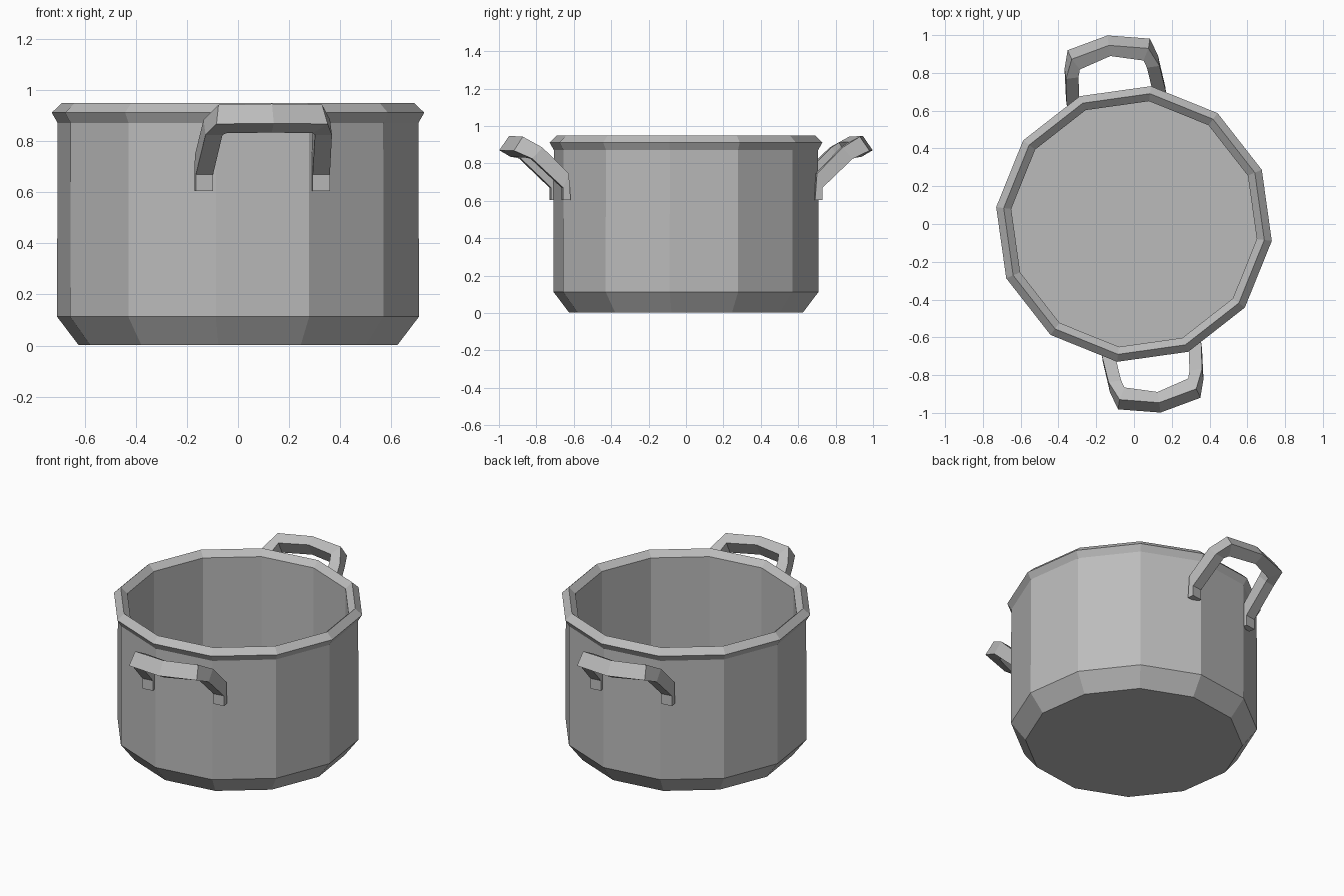
import bpy, bmesh, math

cube = bpy.data.objects.get("Cube")
if cube:
    bpy.data.objects.remove(cube, do_unlink=True)

GREY = (0.5, 0.5, 0.5, 1.0)
metal = bpy.data.materials.new("grey_metal")
metal.use_nodes = True
metal.diffuse_color = GREY
metal.node_tree.nodes["Principled BSDF"].inputs["Base Color"].default_value = GREY

SIDES = 12
TURN = math.radians(-7)            # turn of the pot's corners
HALF_SIDE = math.pi / SIDES


def skin(name, rings, closed_rings=True):
    """Join successive rings of points with quads and cap both ends."""
    bm = bmesh.new()
    loops = [[bm.verts.new(p) for p in ring] for ring in rings]
    n = len(loops[0])
    for a, b in zip(loops, loops[1:]):
        for i in range(n):
            j = (i + 1) % n
            bm.faces.new((a[i], a[j], b[j], b[i]))
    bm.faces.new(loops[0][::-1])
    bm.faces.new(loops[-1])
    bmesh.ops.recalc_face_normals(bm, faces=bm.faces)
    mesh = bpy.data.meshes.new(name)
    bm.to_mesh(mesh)
    bm.free()
    mesh.materials.append(metal)
    obj = bpy.data.objects.new(name, mesh)
    bpy.context.collection.objects.link(obj)
    return obj


# Pot: outer base, chamfer, wall, flared rim, inner wall, floor (radius, z)
profile = [(0.63, 0.003), (0.714, 0.113), (0.712, 0.872), (0.735, 0.912),
           (0.695, 0.95), (0.655, 0.915), (0.655, 0.06)]
skin("pot_body", [
    [(r * math.cos(TURN + 2 * HALF_SIDE * k),
      r * math.sin(TURN + 2 * HALF_SIDE * k), z) for k in range(SIDES)]
    for r, z in profile])

# Handle stations from wall to middle; each corner is (outward, sideways, z)
# in the order top outer, top inner, bottom inner, bottom outer
leg = [
    [(r, t, z) for r, t, z in zip((top_r, top_r, low_r, low_r),
                                  (out, inn, inn, out),
                                  (top_z, top_z, low_z, low_z))]
    for top_r, top_z, low_r, low_z, out, inn in (
        (0.66, 0.605, 0.70, 0.605, 0.265, 0.197),
        (0.67, 0.745, 0.70, 0.67, 0.265, 0.197),
        (0.81, 0.885, 0.865, 0.825, 0.25, 0.183))]
corner = [(0.91, 0.205, 0.943), (0.85, 0.17, 0.912),
          (0.895, 0.17, 0.832), (0.96, 0.22, 0.868)]
middle = [(0.955, 0, 0.947), (0.898, 0, 0.916),
          (0.945, 0, 0.834), (1.008, 0, 0.87)]
half = leg + [corner]
mirrored = [[(r, -t, z) for r, t, z in ring] for ring in reversed(half)]
handle_rings = half + [middle] + mirrored

# Two handles, each centred on a flat side of the pot
for name, degrees in (("front_handle", -82), ("back_handle", 98)):
    handle = skin(name, handle_rings)
    handle.rotation_euler.z = math.radians(degrees)
